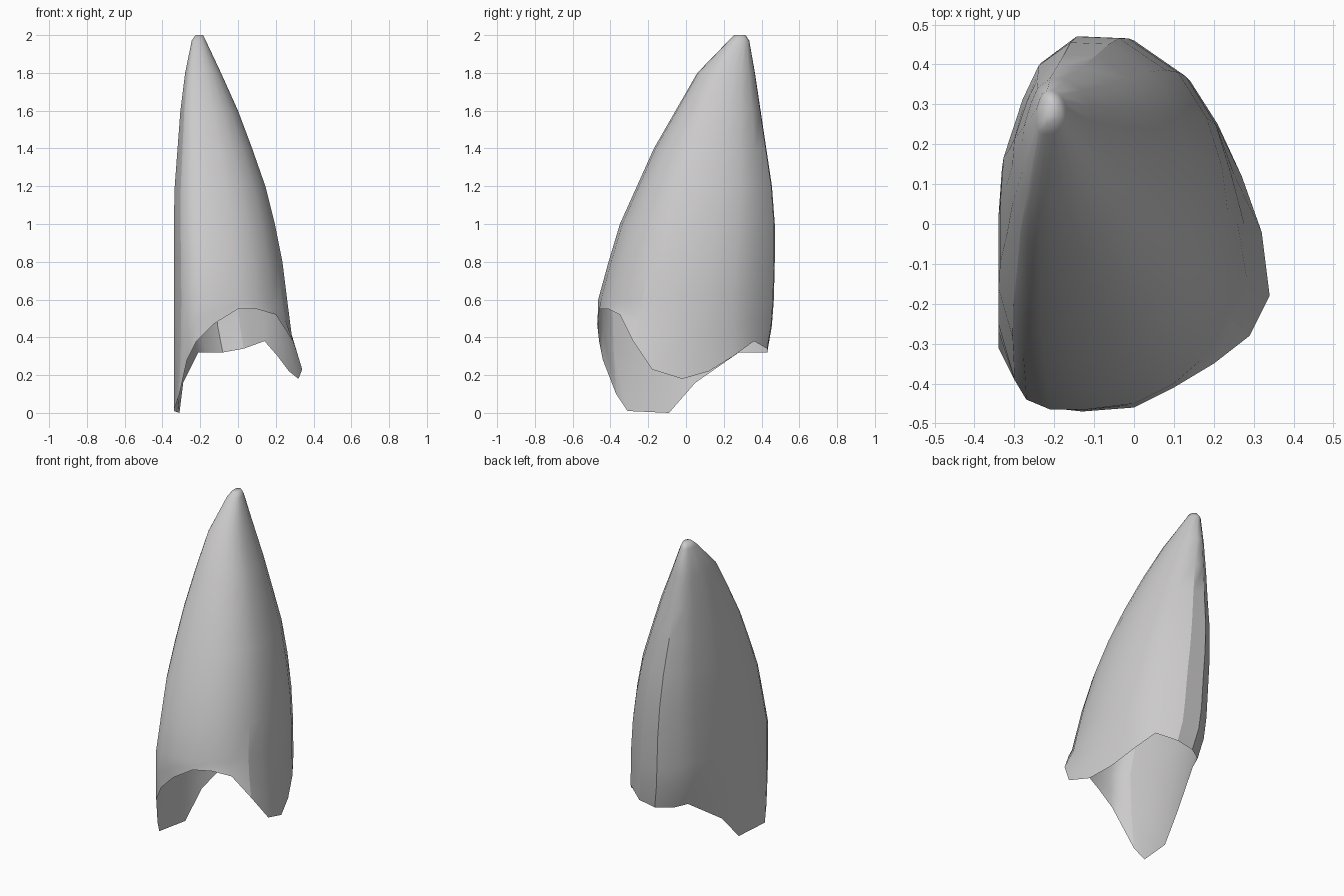
import bpy
import bmesh
from mathutils import Vector

default_cube = bpy.data.objects.get("Cube")
if default_cube:
    bpy.data.objects.remove(default_cube, do_unlink=True)


def make_material(name, colour):
    material = bpy.data.materials.new(name)
    material.use_nodes = True
    material.diffuse_color = colour
    shader = material.node_tree.nodes["Principled BSDF"]
    shader.inputs["Base Color"].default_value = colour
    return material


# Columns round the shell: rim x, y, z, then x, y of the section above the rim
COLUMNS = [
    (-.31, -.37, .1, -.3, -.39), (-.27, -.44, .28, -.27, -.44),
    (-.22, -.46, .38, -.21, -.465), (-.13, -.47, .47, -.12, -.465),
    (0, -.46, .55, 0, -.45), (.1, -.41, .55, .1, -.4),
    (.2, -.35, .52, .18, -.33), (.29, -.28, .38, .235, -.23),
    (.34, -.18, .23, .26, -.13), (.32, -.02, .18, .26, 0),
    (.27, .12, .22, .245, .12), (.21, .25, .3, .205, .25),
    (.14, .36, .38, .13, .37), (.03, .43, .34, 0, .46),
    (-.08, .43, .32, -.12, .465), (-.17, .37, .32, -.22, .39),
    (-.21, .28, .32, -.27, .28), (-.29, .05, .16, -.33, .09),
    (-.31, -.09, 0, -.34, -.05), (-.34, -.31, .01, -.34, -.25),
]

# Height, then the x and y extents of the section at that height
LEVELS = [
    (.6, -.34, .26, -.465, .465), (.8, -.34, .235, -.41, .47),
    (1, -.34, .195, -.35, .47), (1.2, -.335, .145, -.26, .455),
    (1.4, -.32, .075, -.17, .425), (1.6, -.305, 0, -.055, .395),
    (1.8, -.28, -.09, .06, .365), (1.97, -.245, -.17, .225, .335),
    (2, -.225, -.185, .255, .315),
]

# Column number and the height where its crease fades out
CREASES = {0: 1.9, 7: .9, 13: 1.7, 14: 1.7}


def section(level):
    """Fit the section outline into the extents of one level."""
    z, left, right, front, back = level
    _, base_left, base_right, base_front, base_back = LEVELS[0]
    points = []
    for column in COLUMNS:
        u = (column[3] - base_left) / (base_right - base_left)
        v = (column[4] - base_front) / (base_back - base_front)
        points.append(Vector((left + u * (right - left),
                              front + v * (back - front), z)))
    return points


def blend(lower, upper, along, up):
    """Ring between the rim and the first section, bowed outwards."""
    points = []
    for a, b in zip(lower, upper):
        point = a.lerp(b, along)
        point.z = a.z + up * (b.z - a.z)
        points.append(point)
    return points


# Open hollow shell, from the scalloped rim up to the blunt tip
sections = [section(level) for level in LEVELS]
rim = [Vector(column[:3]) for column in COLUMNS]
rings = [rim, blend(rim, sections[0], .7, .5)] + sections

bm = bmesh.new()
ring_verts = [[bm.verts.new(point) for point in ring] for ring in rings]
count = len(COLUMNS)
for lower, upper in zip(ring_verts, ring_verts[1:]):
    for i in range(count):
        j = (i + 1) % count
        bm.faces.new((lower[i], lower[j], upper[j], upper[i]))
bm.faces.new(ring_verts[-1])

# Smooth skin with creases along a few columns
for face in bm.faces:
    face.smooth = True
for lower, upper in zip(ring_verts, ring_verts[1:]):
    for i, fade in CREASES.items():
        if upper[i].co.z < fade:
            bm.edges.get((lower[i], upper[i])).smooth = False

mesh = bpy.data.meshes.new("pointed_shell")
bm.to_mesh(mesh)
bm.free()
mesh.materials.append(make_material("pale_grey", (.6, .59, .59, 1)))
shell = bpy.data.objects.new("pointed_shell", mesh)
bpy.context.collection.objects.link(shell)
